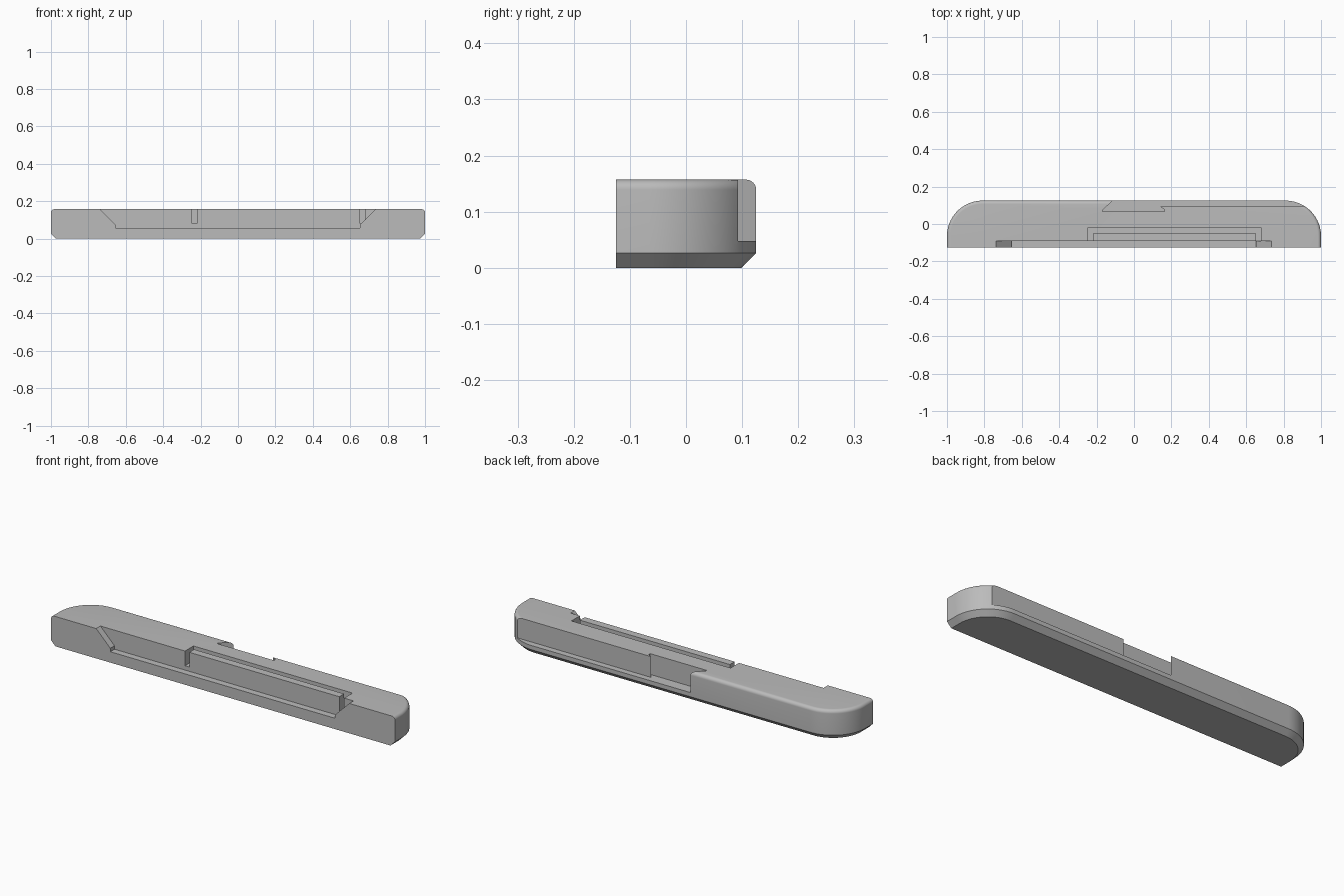
import bpy, bmesh, math

if "Cube" in bpy.data.objects:
    bpy.data.objects.remove(bpy.data.objects["Cube"], do_unlink=True)

BACK, TOP, CORNER, CHAMFER, FILLET = 0.125, 0.157, 0.19, 0.026, 0.018

grey = bpy.data.materials.new("mid_grey")
grey.use_nodes = True
colour = (0.5, 0.5, 0.5, 1)
grey.diffuse_color = colour
grey.node_tree.nodes["Principled BSDF"].inputs["Base Color"].default_value = colour


def make_object(name, bm):
    bmesh.ops.recalc_face_normals(bm, faces=bm.faces)
    mesh = bpy.data.meshes.new(name)
    bm.to_mesh(mesh)
    bm.free()
    mesh.materials.append(grey)
    obj = bpy.data.objects.new(name, mesh)
    bpy.context.collection.objects.link(obj)
    return obj


def outline(inset, steps=24):
    """Plan of the bar: square front, rounded back corners."""
    half, r = 1 - inset, CORNER - inset
    arc = []
    for i in range(steps + 1):
        a = math.pi / 2 * i / steps
        arc.append((1 - CORNER + r * math.cos(a), BACK - CORNER + r * math.sin(a)))
    right = [(half, -BACK)] + arc
    return right + [(-x, y) for x, y in reversed(right)]


def prism(name, points, low, high, axis="z"):
    """Extrude a closed profile along z, or an x-z profile along y."""
    bm = bmesh.new()
    rings = []
    for h in (low, high):
        rings.append([bm.verts.new((a, b, h) if axis == "z" else (a, h, b)) for a, b in points])
    bm.faces.new(rings[0])
    bm.faces.new(rings[1])
    for i in range(len(points)):
        j = (i + 1) % len(points)
        bm.faces.new((rings[0][i], rings[0][j], rings[1][j], rings[1][i]))
    return make_object(name, bm)


# Bar: stacked outlines with a chamfered foot and a rounded top edge
levels = [(CHAMFER, 0), (0, CHAMFER)]
for i in range(9):
    a = math.pi / 2 * i / 8
    levels.append((FILLET * (1 - math.cos(a)), TOP - FILLET * (1 - math.sin(a))))
bm = bmesh.new()
rings = [[bm.verts.new((x, y, z)) for x, y in outline(d)] for d, z in levels]
count = len(rings[0])
for lower, upper in zip(rings, rings[1:]):
    for i in range(count - 1):
        bm.faces.new((lower[i], lower[i + 1], upper[i + 1], upper[i]))
# One flat front face spans all levels
bm.faces.new([r[0] for r in rings] + [r[-1] for r in reversed(rings)])
bm.faces.new(rings[0])
bm.faces.new(rings[-1])
bar = make_object("bar", bm)

ABOVE = 0.2
cutters = [
    # Shallow sloped-end pocket in the front
    prism("front_pocket", [(-0.78, ABOVE), (-0.655, 0.075), (-0.655, 0.057),
                           (0.652, 0.057), (0.652, 0.075), (0.777, ABOVE)],
          -0.2, -0.09, "y"),
    # U-shaped groove behind the pocket
    prism("groove", [(-0.245, -0.0902), (-0.245, -0.02), (0.68, -0.02), (0.68, -0.0902),
                     (0.652, -0.0902), (0.652, -0.05), (-0.22, -0.05), (-0.22, -0.0902)],
          0.08, ABOVE),
    # Long step along the back with an undercut notch at its end
    prism("back_step", [(1.1, 0.0925), (0.14, 0.0925), (0.162, 0.078), (0.162, 0.067),
                        (-0.168, 0.067), (-0.168, 0.075), (-0.08, 0.155), (1.1, 0.155)],
          0.048, ABOVE),
]

bpy.ops.object.select_all(action="DESELECT")
bpy.context.view_layer.objects.active = bar
bar.select_set(True)
for cutter in cutters:
    cutter.hide_render = True
    mod = bar.modifiers.new(cutter.name, "BOOLEAN")
    mod.operation = "DIFFERENCE"
    mod.solver = "EXACT"
    mod.object = cutter
    bpy.ops.object.modifier_apply(modifier=mod.name)
    bpy.data.objects.remove(cutter, do_unlink=True)

bpy.ops.object.shade_smooth_by_angle(angle=math.radians(30))
